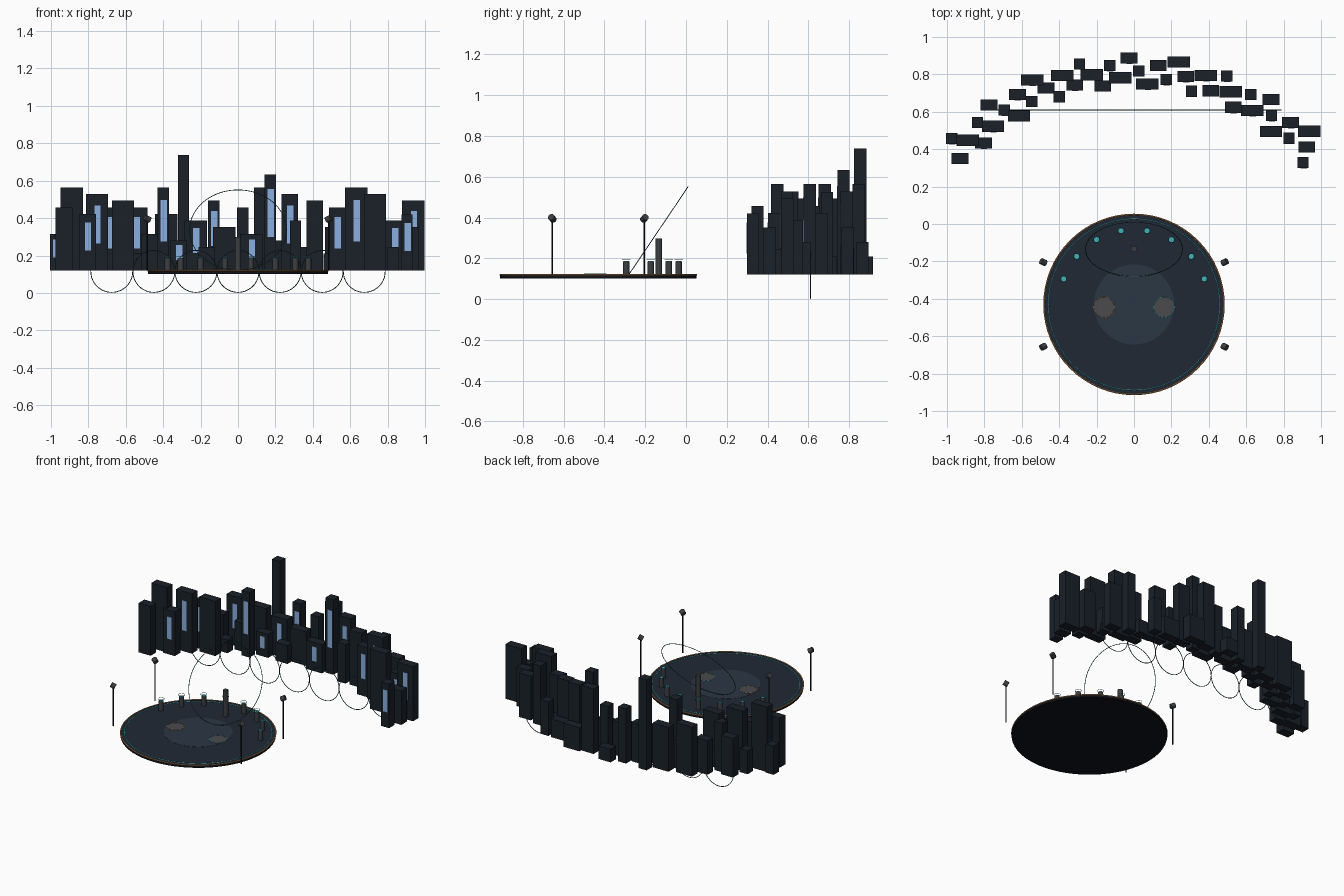
import bpy
from math import sin, cos, radians, pi
from mathutils import Vector

if "Cube" in bpy.data.objects:
    bpy.data.objects.remove(bpy.data.objects["Cube"])

CY = -0.43      # arena centre on y
FLOOR = 0.12    # arena floor / skyline base height


def mat(name, r, g, b):
    m = bpy.data.materials.new(name)
    m.diffuse_color = (r, g, b, 1)
    m.use_nodes = True
    m.node_tree.nodes["Principled BSDF"].inputs["Base Color"].default_value = m.diffuse_color
    return m


NIGHT = mat("night_blue", 0.010, 0.015, 0.022)
BLACK = mat("near_black", 0.005, 0.006, 0.010)
DECK = mat("deck_blue", 0.014, 0.022, 0.036)
INNER = mat("inner_blue", 0.024, 0.038, 0.058)
GLASS = mat("window_blue", 0.26, 0.43, 0.75)
TEAL = mat("teal", 0.05, 0.45, 0.50)
DARK_TEAL = mat("dark_teal", 0.015, 0.09, 0.09)
ORANGE = mat("orange", 0.45, 0.20, 0.06)
GREY = mat("post_grey", 0.045, 0.048, 0.052)
PAD = mat("pad_grey", 0.07, 0.07, 0.075)


def finish(name, m, smooth=False):
    o = bpy.context.object
    o.name = name
    o.data.materials.append(m)
    if smooth:
        bpy.ops.object.shade_smooth_by_angle(angle=radians(40))
    return o


def box(name, m, loc, size):
    bpy.ops.mesh.primitive_cube_add(size=1, location=loc)
    o = finish(name, m)
    o.scale = size
    return o


def cyl(name, m, x, y, z0, z1, r, n=24):
    bpy.ops.mesh.primitive_cylinder_add(vertices=n, radius=r, depth=z1 - z0,
                                        location=(x, y, (z0 + z1) / 2))
    return finish(name, m, True)


def ring(name, m, loc, r, thick, rot=(0, 0, 0), n=64):
    bpy.ops.mesh.primitive_torus_add(major_segments=n, minor_segments=8, major_radius=r,
                                     minor_radius=thick, location=loc, rotation=rot)
    return finish(name, m, True)


def polar(r, deg):
    return r * cos(radians(deg)), CY + r * sin(radians(deg))


# arena deck
cyl("arena_base", BLACK, 0, CY, 0.102, 0.115, 0.482, 64)
cyl("arena_floor", DECK, 0, CY, 0.115, FLOOR, 0.480, 64)
cyl("inner_circle", INNER, 0, CY, FLOOR, FLOOR + 0.001, 0.214, 64)
ring("arena_rim", ORANGE, (0, CY, FLOOR - 0.001), 0.481, 0.004)
ring("floor_line", TEAL, (0, CY, FLOOR), 0.458, 0.002)

# two start pads with coloured edges
for side, m in ((-1, ORANGE), (1, TEAL)):
    cyl("start_pad", PAD, side * 0.16, CY - 0.015, FLOOR, FLOOR + 0.003, 0.054, 32)
    ring("pad_edge", m, (side * 0.16, CY - 0.015, FLOOR + 0.003), 0.055, 0.0015, n=40)

# arc of short posts with glowing caps and floating rings
for k in range(8):
    x, y = polar(0.40, 20 + 20 * k)
    cyl("post", GREY, x, y, FLOOR, 0.184, 0.016)
    cyl("post_cap", TEAL, x, y, 0.184, 0.187, 0.014)
    ring("post_ring", TEAL, (x, y, 0.196), 0.020, 0.0012, n=24)

# tall central post and the tilted halo around it
cyl("central_post", GREY, 0, -0.133, FLOOR, 0.298, 0.016)
ring("tilted_halo", DARK_TEAL, (0, -0.135, 0.336), 0.259, 0.002, (radians(56), 0, 0), 80)

# lamp posts with heads aimed at the arena centre
for a in (25, 155, 205, 335):
    x, y = polar(0.535, a)
    cyl("lamp_pole", BLACK, x, y, FLOOR, 0.39, 0.004, 10)
    aim = Vector((-x, CY - y, -0.27))
    bpy.ops.mesh.primitive_cylinder_add(vertices=12, radius=0.017, depth=0.03,
                                        location=(x, y, 0.396),
                                        rotation=aim.to_track_quat('Z', 'Y').to_euler())
    finish("lamp_head", GREY, True)

# row of upright rings in front of the skyline
for k in range(-3, 4):
    ring("upright_ring", DARK_TEAL, (k * 0.225, 0.61, 0.115), 0.112, 0.0022, (pi / 2, 0, 0))

# curved skyline: staggered depth, repeating widths and heights
for i in range(44):
    x, y = polar(1.18 + (2 * i % 5) * 0.0345, 40 + i * 100 / 43)
    w = 0.06 + 0.03 * (i % 3)
    h = 0.09 + 0.0354 * (4 * i % 11) + (0.21 if i % 9 == 0 else 0)
    box("building", NIGHT, (x, y, FLOOR + h / 2), (w, 0.06, h))
    if i % 2 == 0:
        box("window_strip", GLASS, (x + 0.003, y - 0.03, FLOOR + 0.6 * h), (0.034, 0.004, 0.5 * h))
